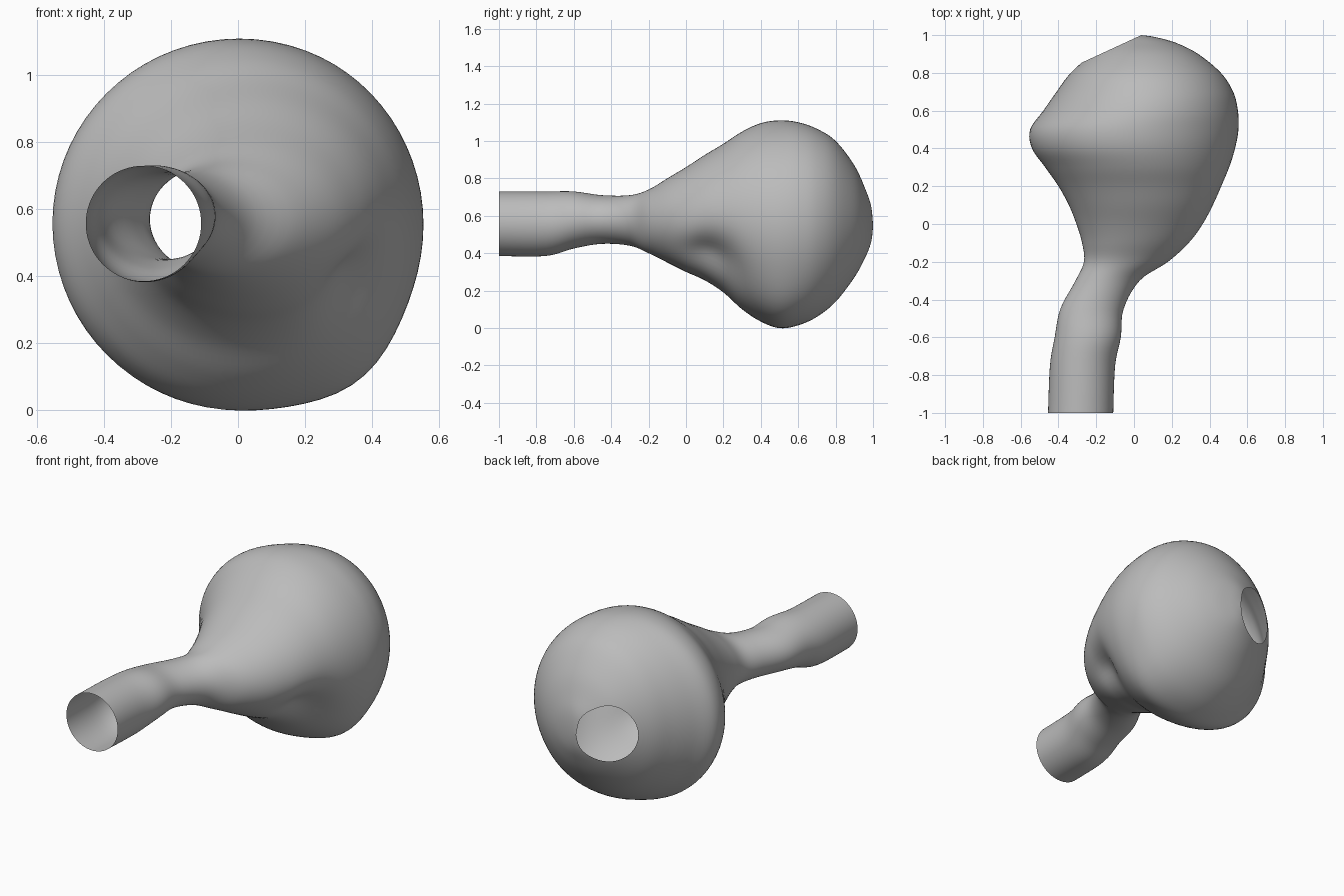
import bpy
import bmesh
from math import cos, sin, pi, exp, radians
from mathutils import Vector

default = bpy.data.objects.get("Cube")
if default:
    bpy.data.objects.remove(default, do_unlink=True)

SIDES = 72
STEPS = 5

# Stations from the open tube mouth to the closed dome:
# y, left x, right x, bottom z, top z
STATIONS = [
    (-1, -.455, -.11, .385, .73),
    (-.75, -.445, -.1, .385, .73),
    (-.6, -.42, -.07, .425, .73),
    (-.45, -.39, -.055, .45, .71),
    (-.3, -.31, .03, .44, .71),
    (-.2, -.265, .18, .4, .74),
    (-.1, -.275, .29, .35, .8),
    (0, -.305, .365, .3, .86),
    (.1, -.345, .42, .255, .925),
    (.2, -.4, .465, .19, .985),
    (.3, -.47, .505, .1, 1.05),
    (.4, -.54, .535, .035, 1.095),
    (.5, -.55, .553, 0, 1.11),
    (.6, -.48, .55, .015, 1.1),
    (.7, -.41, .525, .06, 1.065),
    (.8, -.335, .46, .14, 1),
    (.9, -.22, .34, .27, .87),
    (.96, -.12, .22, .38, .74),
    (.99, -.03, .11, .46, .65),
    (1, .03, .04, .54, .55),
]


def spline(a, b, c, d, t):
    """Catmull-Rom blend of four stations."""
    return [(2 * q + (r - p) * t + (2 * p - 5 * q + 4 * r - s) * t ** 2
             + (3 * q - p - 3 * r + s) * t ** 3) / 2
            for p, q, r, s in zip(a, b, c, d)]


def bump(value, centre, width):
    return exp(-((value - centre) / width) ** 2)


def swell(y, angle):
    """Low lobe on the bulb and the hollow between it and the neck."""
    lobe = .06 * bump(y, .5, .2) * bump(angle, radians(-52), .35)
    hollow = .17 * bump(y, .14, .15) * bump(angle, radians(-36), .36)
    return 1 + lobe - hollow


def make_ring(bm, station):
    y, left, right, bottom, top = station
    ring = []
    for i in range(SIDES):
        angle = 2 * pi * i / SIDES - pi
        size = swell(y, angle)
        x = (left + right) / 2 + (right - left) / 2 * cos(angle) * size
        z = (bottom + top) / 2 + (top - bottom) / 2 * sin(angle) * size
        ring.append(bm.verts.new((x, y, z)))
    return ring


# Loft the shell through all stations
bm = bmesh.new()
rings = []
last = len(STATIONS) - 1
for k in range(last):
    four = [STATIONS[min(max(k + o, 0), last)] for o in (-1, 0, 1, 2)]
    for n in range(STEPS):
        rings.append(make_ring(bm, spline(*four, n / STEPS)))
rings.append(make_ring(bm, STATIONS[last]))
for a, b in zip(rings, rings[1:]):
    for i in range(SIDES):
        j = (i + 1) % SIDES
        bm.faces.new((a[i], a[j], b[j], b[i]))
bm.faces.new(rings[-1])

# Slice off the round opening at the back
bmesh.ops.bisect_plane(
    bm, geom=bm.verts[:] + bm.edges[:] + bm.faces[:],
    plane_co=Vector((-.13, .922, .53)), plane_no=Vector((-.42, .91, 0)),
    clear_outer=True)
bmesh.ops.recalc_face_normals(bm, faces=bm.faces[:])

mesh = bpy.data.meshes.new("bulb_and_neck")
bm.to_mesh(mesh)
bm.free()
shell = bpy.data.objects.new("bulb_and_neck", mesh)
bpy.context.collection.objects.link(shell)

# Plain grey surface
grey = bpy.data.materials.new("plain_grey")
grey.use_nodes = True
grey.diffuse_color = (.5, .5, .5, 1)
grey.node_tree.nodes["Principled BSDF"].inputs["Base Color"].default_value = (.5, .5, .5, 1)
mesh.materials.append(grey)

bpy.ops.object.select_all(action='DESELECT')
shell.select_set(True)
bpy.context.view_layer.objects.active = shell
bpy.ops.object.shade_smooth_by_angle(angle=radians(60))
